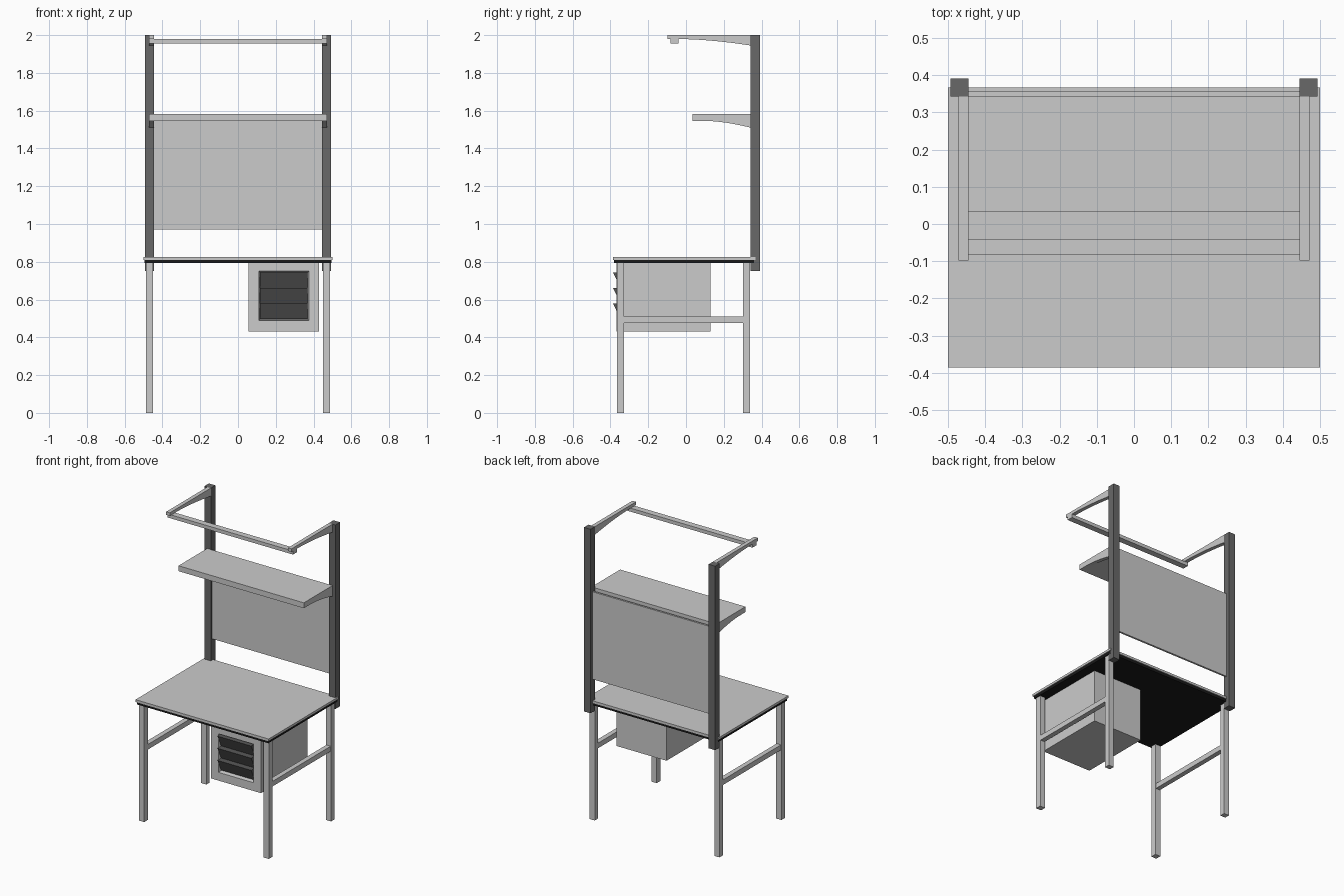
import bpy, bmesh
from mathutils import Vector

if "Cube" in bpy.data.objects:
    bpy.data.objects.remove(bpy.data.objects["Cube"])


def material(name, v):
    m = bpy.data.materials.new(name)
    m.diffuse_color = (v, v, v, 1)
    m.use_nodes = True
    m.node_tree.nodes["Principled BSDF"].inputs["Base Color"].default_value = m.diffuse_color
    return m


DARK = material("dark_grey", 0.14)
DRAWER = material("drawer_grey", 0.1)
BLACK = material("black", 0.01)


def finish(name, bm, mat=None):
    bmesh.ops.recalc_face_normals(bm, faces=bm.faces[:])
    me = bpy.data.meshes.new(name)
    bm.to_mesh(me)
    bm.free()
    ob = bpy.data.objects.new(name, me)
    bpy.context.collection.objects.link(ob)
    if mat:
        me.materials.append(mat)
    return ob


def box_bm(x, y, z):
    bm = bmesh.new()
    bmesh.ops.create_cube(bm, size=1)
    for v in bm.verts:
        v.co = Vector(r[0] if c < 0 else r[1] for r, c in zip((x, y, z), v.co))
    return bm


def box(name, x, y, z, mat=None):
    return finish(name, box_bm(x, y, z), mat)


def profile(name, pts, x0, x1, mat=None):
    """Extrude a (y, z) outline from x0 to x1."""
    bm = bmesh.new()
    f = bm.faces.new([bm.verts.new((x0, y, z)) for y, z in pts])
    ext = bmesh.ops.extrude_face_region(bm, geom=[f])["geom"]
    bmesh.ops.translate(bm, vec=(x1 - x0, 0, 0),
                        verts=[g for g in ext if isinstance(g, bmesh.types.BMVert)])
    return finish(name, bm, mat)


def bracket(tip, top, front_low, back_low, start):
    """Arm outline with an underside that curves down towards the post."""
    back, n = 0.342, 8
    pts = [(back, top), (tip, top), (tip, front_low)]
    for i in range(n + 1):
        t = i / n
        pts.append((start + (back - start) * t,
                    front_low + (back_low - front_low) * t ** 1.7))
    return pts


# Worktop with black underside
box("worktop", (-0.5, 0.5), (-0.386, 0.367), (0.81, 0.826))
box("worktop_base", (-0.494, 0.494), (-0.380, 0.361), (0.793, 0.81), BLACK)

# Legs, side rails, uprights and arms on both sides
for side, s in (("left", -1), ("right", 1)):
    def span(a, b):
        return tuple(sorted((s * a, s * b)))
    box(side + "_front_leg", span(0.449, 0.488), (-0.366, -0.327), (0, 0.793))
    box(side + "_back_leg", span(0.449, 0.488), (0.302, 0.338), (0, 0.793))
    box(side + "_side_rail", span(0.452, 0.485), (-0.327, 0.302), (0.475, 0.510))
    box(side + "_upright", span(0.444, 0.493), (0.342, 0.391), (0.75, 2.0), DARK)
    profile(side + "_top_arm", bracket(-0.098, 2.0, 1.979, 1.945, -0.03), *span(0.444, 0.471))
    profile(side + "_shelf_bracket", bracket(0.034, 1.583, 1.546, 1.51, 0.1), *span(0.444, 0.471))

# Cross bar, shelf and back panel
box("top_cross_bar", (-0.471, 0.471), (-0.082, -0.040), (1.955, 1.979))
box("shelf", (-0.444, 0.444), (0.034, 0.342), (1.546, 1.583))
box("back_panel", (-0.444, 0.444), (0.354, 0.367), (0.972, 1.566))

# Cabinet with a recessed front
bm = box_bm((0.055, 0.430), (-0.367, 0.130), (0.432, 0.793))
front = min(bm.faces, key=lambda f: f.calc_center_median().y)
for x0, x1, z0, z1, y in ((0.110, 0.375, 0.488, 0.750, -0.367),
                          (0.117, 0.368, 0.495, 0.743, -0.335)):
    bmesh.ops.inset_individual(bm, faces=[front], thickness=0.01)
    c = front.calc_center_median()
    for v in front.verts:
        v.co = (x0 if v.co.x < c.x else x1, y, z0 if v.co.z < c.z else z1)
finish("cabinet", bm)

# Three sloping drawer fronts
for i in range(3):
    z = 0.743 - i * 0.0825
    profile("drawer_%d" % (i + 1),
            [(-0.386, z), (-0.335, z), (-0.335, z - 0.081), (-0.347, z - 0.081)],
            0.116, 0.369, DRAWER)
